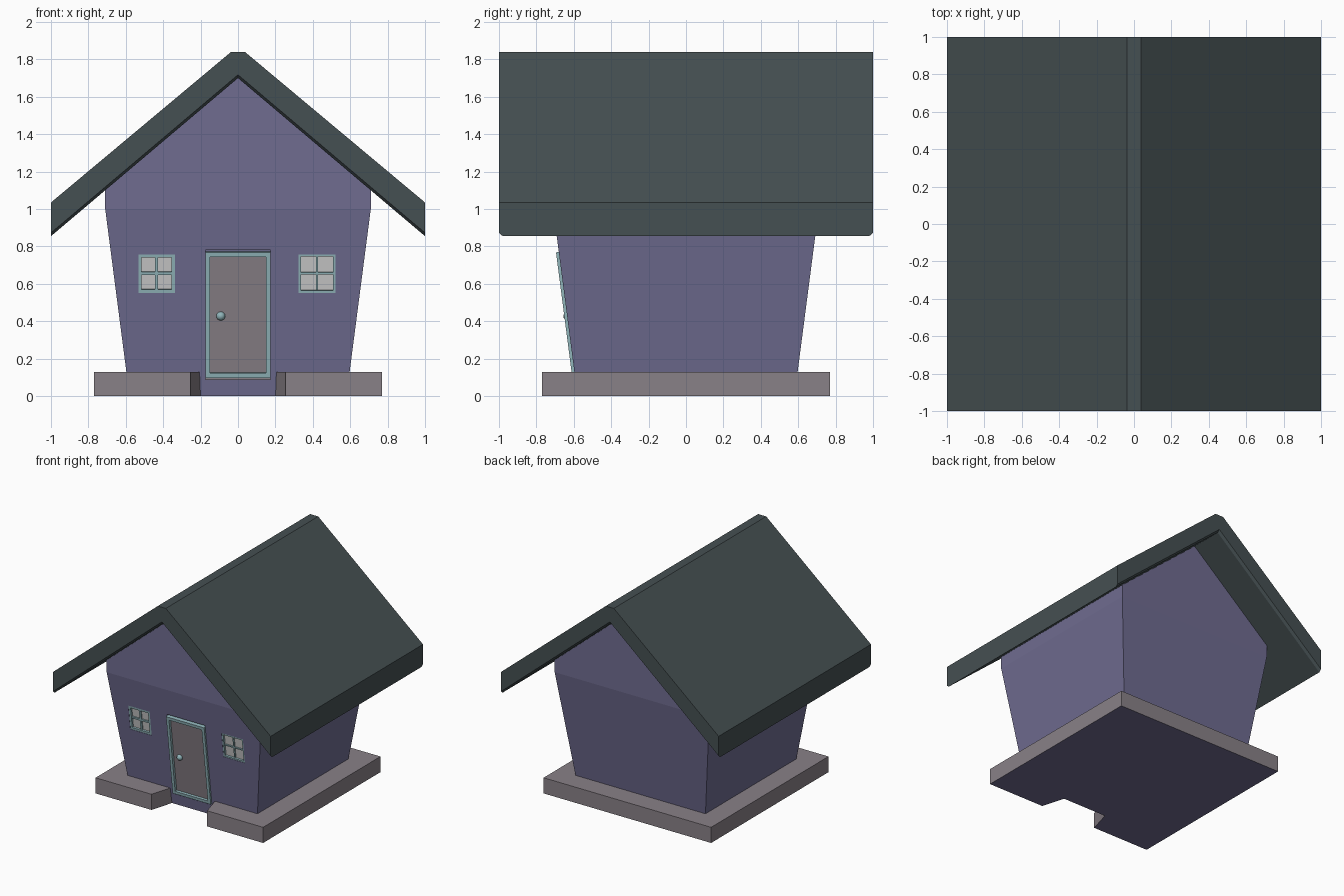
import bpy, bmesh, math
from mathutils import Matrix, Vector

if "Cube" in bpy.data.objects:
    bpy.data.objects.remove(bpy.data.objects["Cube"])


def material(name, r, g, b):
    m = bpy.data.materials.new(name)
    m.diffuse_color = (r, g, b, 1)
    m.use_nodes = True
    m.node_tree.nodes["Principled BSDF"].inputs["Base Color"].default_value = m.diffuse_color
    return m


PURPLE = material("wall_purple", 0.16, 0.15, 0.28)
SLATE = material("roof_slate", 0.06, 0.08, 0.085)
STONE = material("stone", 0.25, 0.22, 0.245)
TEAL = material("trim_teal", 0.28, 0.46, 0.49)
GLASS = material("glass", 0.52, 0.52, 0.54)


def finish(bm, name, mat):
    bmesh.ops.recalc_face_normals(bm, faces=bm.faces)
    me = bpy.data.meshes.new(name)
    bm.to_mesh(me)
    bm.free()
    ob = bpy.data.objects.new(name, me)
    bpy.context.collection.objects.link(ob)
    me.materials.append(mat)
    return ob


def loft(name, rings, mat):
    """Skin equal-length rings of points and cap both ends."""
    bm = bmesh.new()
    vs = [[bm.verts.new(p) for p in r] for r in rings]
    n = len(vs[0])
    for a, b in zip(vs, vs[1:]):
        for i in range(n):
            j = (i + 1) % n
            bm.faces.new((a[i], a[j], b[j], b[i]))
    bm.faces.new(vs[0])
    bm.faces.new(vs[-1])
    bmesh.ops.remove_doubles(bm, verts=bm.verts, dist=1e-5)
    return finish(bm, name, mat)


# Front wall leans outwards: local x right, y up the wall, z out of the wall
BASE, TOP = 0.58, 0.71
LEAN = TOP - BASE


def on_wall(x, z):
    up = Vector((0, -LEAN, 1)).normalized()
    out = Vector((0, -1, -LEAN)).normalized()
    m = Matrix((Vector((1, 0, 0)), up, out)).transposed().to_4x4()
    m.translation = (x, -(BASE + LEAN * z), z)
    return m


def boxes(name, place, parts, mat):
    """Boxes given as (x0, x1, y0, y1, z0, z1) in wall space."""
    bm = bmesh.new()
    for x0, x1, y0, y1, z0, z1 in parts:
        m = Matrix.Translation(((x0 + x1) / 2, (y0 + y1) / 2, (z0 + z1) / 2))
        s = Matrix.Diagonal((x1 - x0, y1 - y0, z1 - z0, 1))
        bmesh.ops.create_cube(bm, size=1, matrix=place @ m @ s)
    return finish(bm, name, mat)


def frame(name, place, w, h, t, z0, z1, mat):
    """Mitred rectangular frame, w and h are outer half sizes."""
    def ring(k, z):
        return [place @ Vector((sx * (w - k), sy * (h - k), z))
                for sx, sy in ((-1, -1), (1, -1), (1, 1), (-1, 1))]
    loops = [ring(0, z0), ring(0, z1), ring(t, z1), ring(t, z0)]
    bm = bmesh.new()
    vs = [[bm.verts.new(p) for p in r] for r in loops]
    for k in range(4):
        a, b = vs[k], vs[(k + 1) % 4]
        for i in range(4):
            j = (i + 1) % 4
            bm.faces.new((a[i], a[j], b[j], b[i]))
    return finish(bm, name, mat)


# Tapered house body with gable
def level(hx, hy, z):
    return [(-hx, -hy, z), (hx, -hy, z), (hx, hy, z), (-hx, hy, z)]


walls = loft("walls", [level(BASE, BASE, 0), level(TOP, TOP, 1), level(TOP, TOP, 1.108),
                       level(0, TOP, 1.704)], PURPLE)


def recess(place, w, h, depth):
    cutter = boxes("cutter", place, [(-w, w, -h, h, -depth, 0.1)], PURPLE)
    cutter.hide_render = True
    mod = walls.modifiers.new("recess", 'BOOLEAN')
    mod.operation, mod.solver, mod.object = 'DIFFERENCE', 'EXACT', cutter
    bpy.context.view_layer.objects.active = walls
    bpy.ops.object.modifier_apply(modifier=mod.name)
    bpy.data.objects.remove(cutter)


# Roof with a small chamfer under each gable edge
def roof_ring(y, lift):
    return [(x, y, z) for x, z in ((1, 0.855 + lift), (1, 1.035), (0.037, 1.84), (-0.037, 1.84),
                                   (-1, 1.035), (-1, 0.855 + lift), (0, 1.70 + lift))]


loft("roof", [roof_ring(-1, 0.018), roof_ring(-0.98, 0), roof_ring(0.98, 0),
              roof_ring(1, 0.018)], SLATE)

# Stone plinth with doorway notch
outline = [(-0.77, 0.77), (-0.77, -0.77), (-0.255, -0.77), (-0.2, -0.578),
           (0.2, -0.578), (0.255, -0.77), (0.77, -0.77), (0.77, 0.77)]
plinth = loft("plinth", [[(x, y, z) for x, y in outline] for z in (0, 0.13)], STONE)
plinth.data.materials.append(PURPLE)
for f in plinth.data.polygons:
    if f.normal.z < -0.9:
        f.material_index = 1

# Windows: shallow recess, pane, frame and glazing bars
for name, x, t in (("left_window", -0.435, 0.018), ("right_window", 0.422, 0.012)):
    p = on_wall(x, 0.655)
    recess(p, 0.098, 0.104, 0.03)
    boxes(name + "_pane", p, [(-0.098, 0.098, -0.104, 0.104, -0.03, -0.018)], GLASS)
    frame(name + "_frame", p, 0.098, 0.104, t, -0.022, -0.002, TEAL)
    b = t * 0.45
    boxes(name + "_bars", p, [(-b, b, -0.09, 0.09, -0.022, -0.008),
                              (-0.085, 0.085, -b, b, -0.022, -0.009)], TEAL)

# Door: recess, frame, panel and knob
p = on_wall(0, 0.435)
recess(p, 0.175, 0.35, 0.02)
frame("door_frame", p, 0.175, 0.338, 0.025, -0.02, 0.015, TEAL)
boxes("door_panel", p, [(-0.15, 0.15, -0.313, 0.313, -0.02, -0.006)], STONE)
bm = bmesh.new()
bmesh.ops.create_uvsphere(bm, u_segments=16, v_segments=10, radius=0.024,
                          matrix=p @ Matrix.Translation((-0.092, -0.008, -0.004)))
for f in bm.faces:
    f.smooth = True
finish(bm, "door_knob", TEAL)
